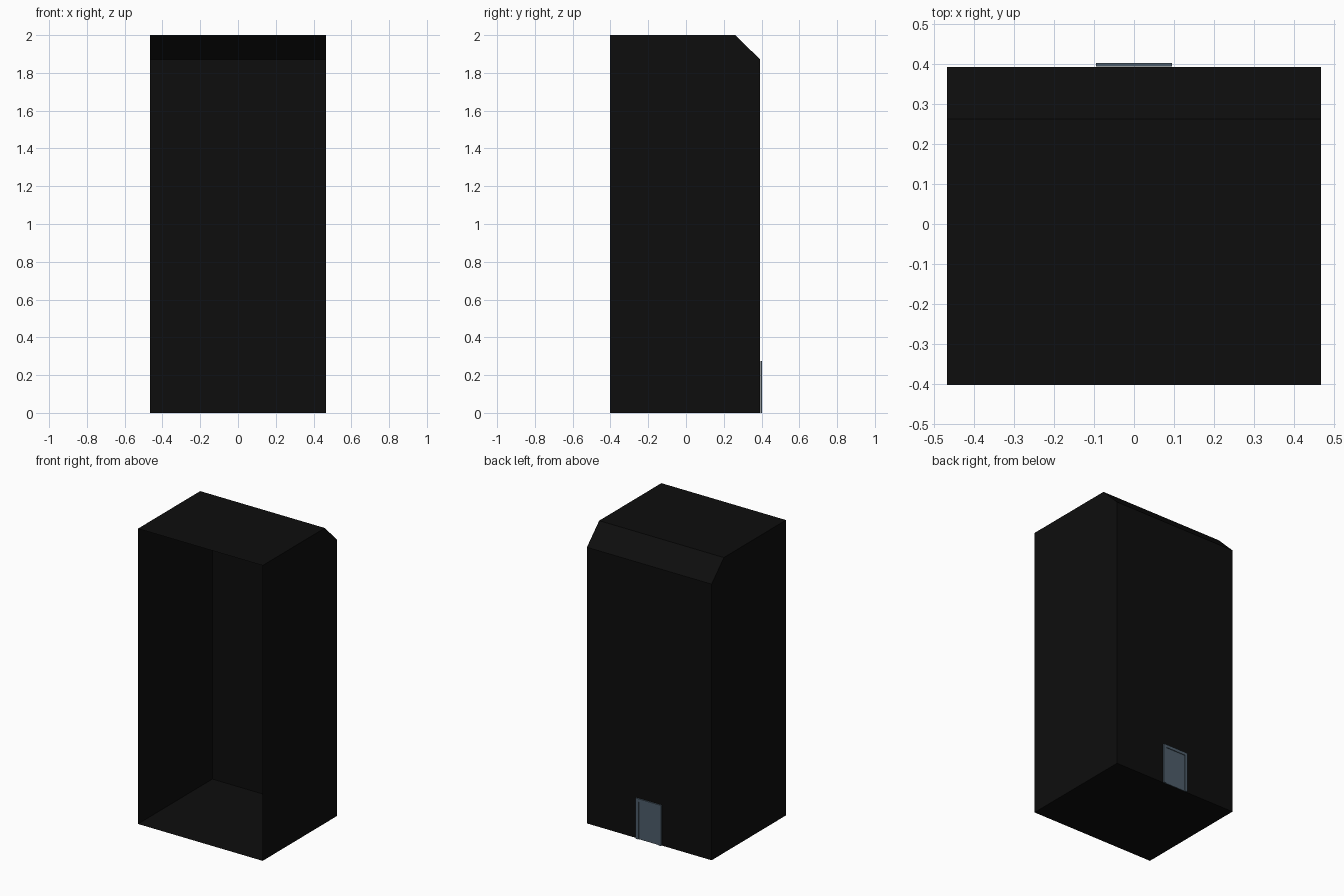
import bpy, bmesh

if "Cube" in bpy.data.objects:
    bpy.data.objects.remove(bpy.data.objects["Cube"])

def material(name, rgb):
    m = bpy.data.materials.new(name)
    m.diffuse_color = (*rgb, 1)
    m.use_nodes = True
    m.node_tree.nodes["Principled BSDF"].inputs["Base Color"].default_value = m.diffuse_color
    return m

black = material("matte black", (0.004, 0.004, 0.004))
blue = material("slate blue", (0.075, 0.11, 0.145))

def make_object(name, bm, mat):
    me = bpy.data.meshes.new(name)
    bm.to_mesh(me)
    bm.free()
    me.materials.append(mat)
    ob = bpy.data.objects.new(name, me)
    bpy.context.collection.objects.link(ob)
    return ob

W, FRONT, BACK, H = 0.467, -0.403, 0.393, 2.0

# Open-fronted thin shell: side profile (y, z) swept across x
profile = [(FRONT, 0), (BACK, 0), (BACK, 1.87), (0.262, H), (FRONT, H)]
bm = bmesh.new()
left = [bm.verts.new((-W, y, z)) for y, z in profile]
right = [bm.verts.new((W, y, z)) for y, z in profile]
bm.faces.new(left[::-1])
bm.faces.new(right)
for i in range(len(profile) - 1):   # the front stays open
    bm.faces.new((left[i], left[i + 1], right[i + 1], right[i]))
bmesh.ops.recalc_face_normals(bm, faces=bm.faces)
make_object("booth_shell", bm, black)

def box(name, x0, x1, y0, y1, z0, z1, mat):
    bm = bmesh.new()
    bmesh.ops.create_cube(bm, size=1)
    for v in bm.verts:
        v.co = (x1 if v.co.x > 0 else x0,
                y1 if v.co.y > 0 else y0,
                z1 if v.co.z > 0 else z0)
    return make_object(name, bm, mat)

# Rear hatch: recessed panel within a raised frame
D, T, TOP, OUT = 0.095, 0.02, 0.275, 0.403
box("hatch_panel", -D + T, D - T, BACK + 0.001, OUT - 0.005, 0, TOP - T, blue)
for side, s in (("left", -1), ("right", 1)):
    xs = sorted((s * D, s * (D - T)))
    box(f"hatch_frame_{side}", *xs, BACK + 0.001, OUT, 0, TOP, blue)
box("hatch_frame_top", -D + T, D - T, BACK + 0.001, OUT, TOP - T, TOP, blue)
